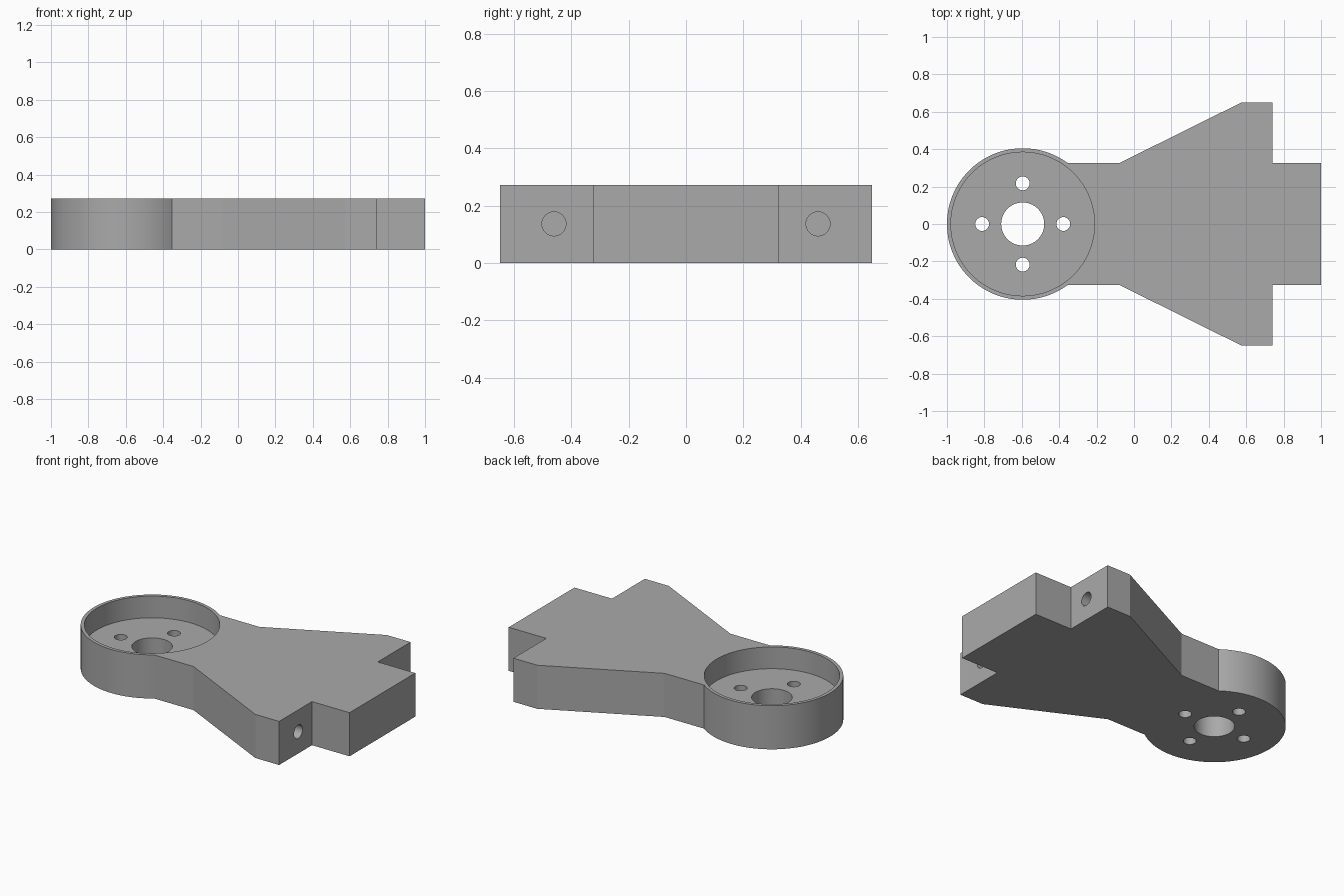
import bpy, bmesh, math
from mathutils import Matrix, Vector

if "Cube" in bpy.data.objects:
    bpy.data.objects.remove(bpy.data.objects["Cube"])

HEIGHT = 0.273
HUB_X, HUB_R = -0.595, 0.405
POCKET_R, POCKET_FLOOR = 0.384, 0.137
NECK = 0.325          # half width of neck and tongue
WING, WING_X = 0.65, 0.74

grey = bpy.data.materials.new("plain_grey")
grey.use_nodes = True
colour = (0.4, 0.4, 0.4, 1)
grey.diffuse_color = colour
grey.node_tree.nodes["Principled BSDF"].inputs["Base Color"].default_value = colour


def make_object(name, bm):
    bmesh.ops.recalc_face_normals(bm, faces=bm.faces)
    mesh = bpy.data.meshes.new(name)
    bm.to_mesh(mesh)
    bm.free()
    mesh.materials.append(grey)
    obj = bpy.data.objects.new(name, mesh)
    bpy.context.collection.objects.link(obj)
    return obj


def cut_cylinder(target, start, end, radius, segments):
    """Bore a round hole between two points."""
    start, end = Vector(start), Vector(end)
    axis = end - start
    turn = axis.to_track_quat("Z", "Y").to_matrix().to_4x4()
    bm = bmesh.new()
    bmesh.ops.create_cone(bm, cap_ends=True, segments=segments, radius1=radius,
                          radius2=radius, depth=axis.length,
                          matrix=Matrix.Translation((start + end) / 2) @ turn)
    cutter = make_object("hole_cutter", bm)
    cutter.hide_render = True
    mod = target.modifiers.new("hole", "BOOLEAN")
    mod.operation, mod.solver, mod.object = "DIFFERENCE", "EXACT", cutter
    bpy.context.view_layer.objects.active = target
    bpy.ops.object.modifier_apply(modifier=mod.name)
    bpy.data.objects.remove(cutter)


# Plate outline: hub arc, neck, flared wings and end tongue
start = math.asin(NECK / HUB_R)
sweep = 2 * (math.pi - start)
STEPS = 80
arc = [(HUB_X + HUB_R * math.cos(start + sweep * i / STEPS),
        HUB_R * math.sin(start + sweep * i / STEPS)) for i in range(STEPS + 1)]
lower = [(-0.08, -NECK), (0.575, -WING), (WING_X, -WING), (WING_X, -NECK), (1, -NECK)]
upper = [(x, -y) for x, y in reversed(lower)]

bm = bmesh.new()
base = bm.faces.new([bm.verts.new((x, y, 0)) for x, y in arc + lower + upper])
top = bmesh.ops.extrude_face_region(bm, geom=[base])["geom"]
bmesh.ops.translate(bm, vec=(0, 0, HEIGHT),
                    verts=[v for v in top if isinstance(v, bmesh.types.BMVert)])
bracket = make_object("mounting_bracket", bm)

# Round pocket and shaft hole in the hub
cut_cylinder(bracket, (HUB_X, 0, POCKET_FLOOR), (HUB_X, 0, 0.5), POCKET_R, 96)
cut_cylinder(bracket, (HUB_X, 0, -0.1), (HUB_X, 0, 0.2), 0.115, 64)

# Four screw holes around the shaft hole
for i in range(4):
    angle = i * math.pi / 2
    x, y = HUB_X + 0.217 * math.cos(angle), 0.217 * math.sin(angle)
    cut_cylinder(bracket, (x, y, -0.1), (x, y, 0.2), 0.037, 32)

# Blind holes in the wing ends
for side in (-1, 1):
    y = side * 0.461
    cut_cylinder(bracket, (WING_X - 0.25, y, HEIGHT / 2), (1, y, HEIGHT / 2), 0.042, 32)

bpy.ops.object.select_all(action="DESELECT")
bracket.select_set(True)
bpy.context.view_layer.objects.active = bracket
bpy.ops.object.shade_smooth_by_angle(angle=math.radians(25))
